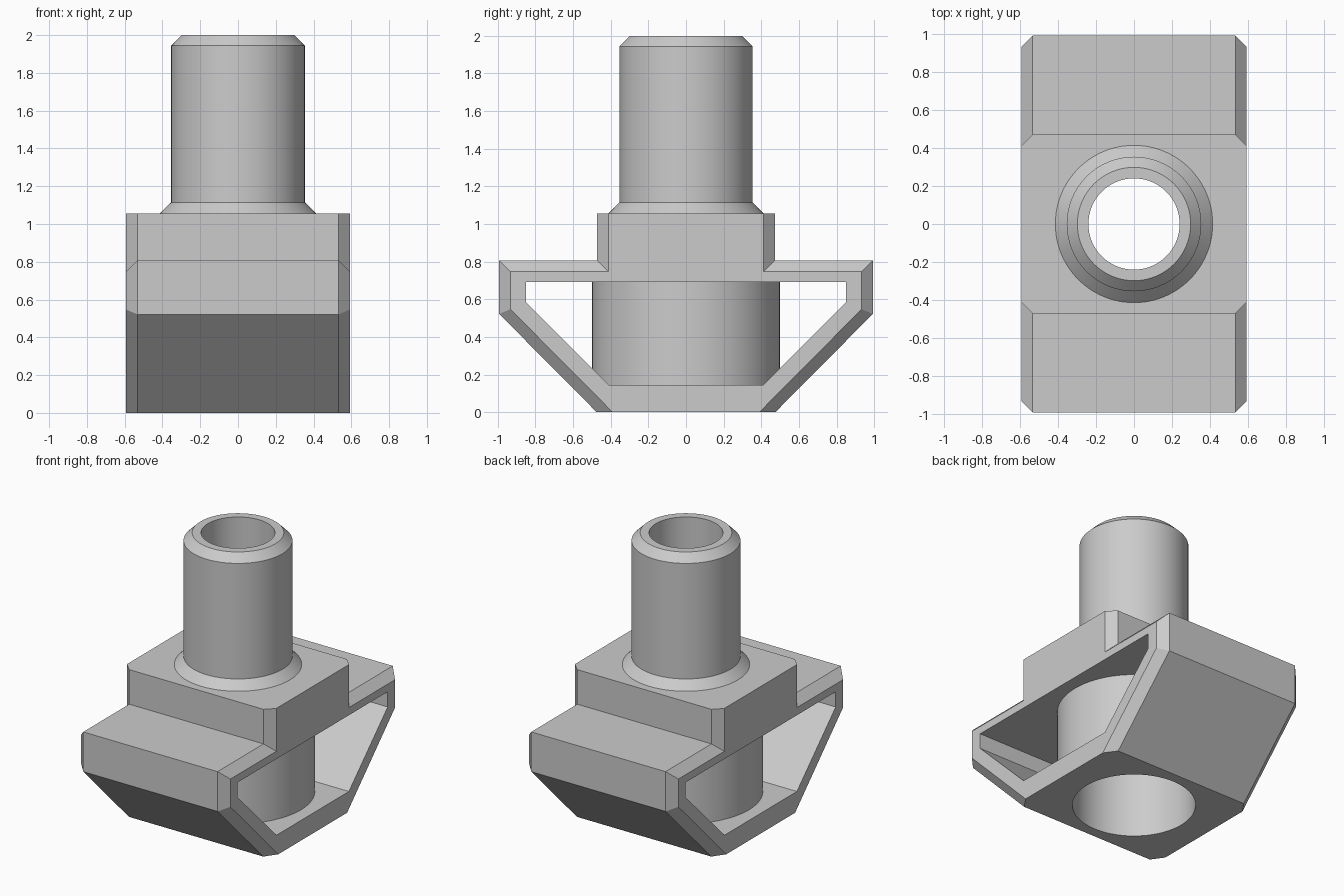
import bpy, bmesh, math

if "Cube" in bpy.data.objects:
    bpy.data.objects.remove(bpy.data.objects["Cube"])

SEG = 96


def make_object(name, bm):
    bmesh.ops.recalc_face_normals(bm, faces=bm.faces)
    mesh = bpy.data.meshes.new(name)
    bm.to_mesh(mesh)
    bm.free()
    obj = bpy.data.objects.new(name, mesh)
    bpy.context.collection.objects.link(obj)
    return obj


def mirrored(half):
    """Close a right-half (y, z) outline with its mirror image."""
    return half + [(-y, z) for y, z in reversed(half)]


def loft(name, sections):
    """Skin (x, outline) sections along x and cap both ends."""
    bm = bmesh.new()
    rings = [[bm.verts.new((x, y, z)) for y, z in pts] for x, pts in sections]
    n = len(rings[0])
    for a, b in zip(rings, rings[1:]):
        for i in range(n):
            j = (i + 1) % n
            bm.faces.new((a[i], a[j], b[j], b[i]))
    bm.faces.new(rings[0])
    bm.faces.new(rings[-1])
    return make_object(name, bm)


def turned(name, profile):
    """Solid of revolution about z from (radius, z) points."""
    bm = bmesh.new()
    rings = [[bm.verts.new((r * math.cos(2 * math.pi * i / SEG),
                            r * math.sin(2 * math.pi * i / SEG), z))
              for i in range(SEG)] for r, z in profile]
    for a, b in zip(rings, rings[1:]):
        for i in range(SEG):
            j = (i + 1) % SEG
            bm.faces.new((a[i], a[j], b[j], b[i]))
    bm.faces.new(rings[0])
    bm.faces.new(rings[-1])
    return make_object(name, bm)


def combine(target, tool, operation):
    bpy.context.view_layer.objects.active = target
    mod = target.modifiers.new(operation.title(), 'BOOLEAN')
    mod.object = tool
    mod.operation = operation
    mod.solver = 'EXACT'
    bpy.ops.object.modifier_apply(modifier=mod.name)
    bpy.data.objects.remove(tool)


# Bracket body: side outline with chamfered edges on both side faces
outer = mirrored([(0.475, 0), (0.993, 0.522), (0.993, 0.807), (0.472, 0.807), (0.472, 1.055)])
inner = mirrored([(0.39, 0), (0.933, 0.547), (0.933, 0.747), (0.412, 0.747), (0.412, 1.055)])
body = loft("bracket_body", [(-0.593, inner), (-0.533, outer), (0.533, outer), (0.593, inner)])

# Opening running through the body from side to side
window = mirrored([(0.41, 0.145), (0.85, 0.583), (0.85, 0.692)])
combine(body, loft("window_cutter", [(-0.8, window), (0.8, window)]), 'DIFFERENCE')

# Inner sleeve, flared collar and upper tube with a chamfered rim
combine(body, turned("tube", [(0.5, 0.08), (0.5, 0.75), (0.414, 0.75), (0.414, 1.055),
                              (0.354, 1.115), (0.354, 1.944), (0.298, 2.0)]), 'UNION')

# Stepped bore: wide socket below, narrow passage above
combine(body, turned("bore_cutter", [(0.4, -0.1), (0.4, 0.9), (0.24, 1.06), (0.24, 2.1)]),
        'DIFFERENCE')

# Single grey material
grey = bpy.data.materials.new("light grey")
grey.diffuse_color = (0.6, 0.6, 0.6, 1)
grey.use_nodes = True
grey.node_tree.nodes["Principled BSDF"].inputs["Base Color"].default_value = grey.diffuse_color
body.data.materials.clear()
body.data.materials.append(grey)
for poly in body.data.polygons:
    poly.material_index = 0

# Smooth round walls, crisp edges
bpy.ops.object.select_all(action='DESELECT')
body.select_set(True)
bpy.context.view_layer.objects.active = body
bpy.ops.object.shade_smooth_by_angle(angle=math.radians(25))
